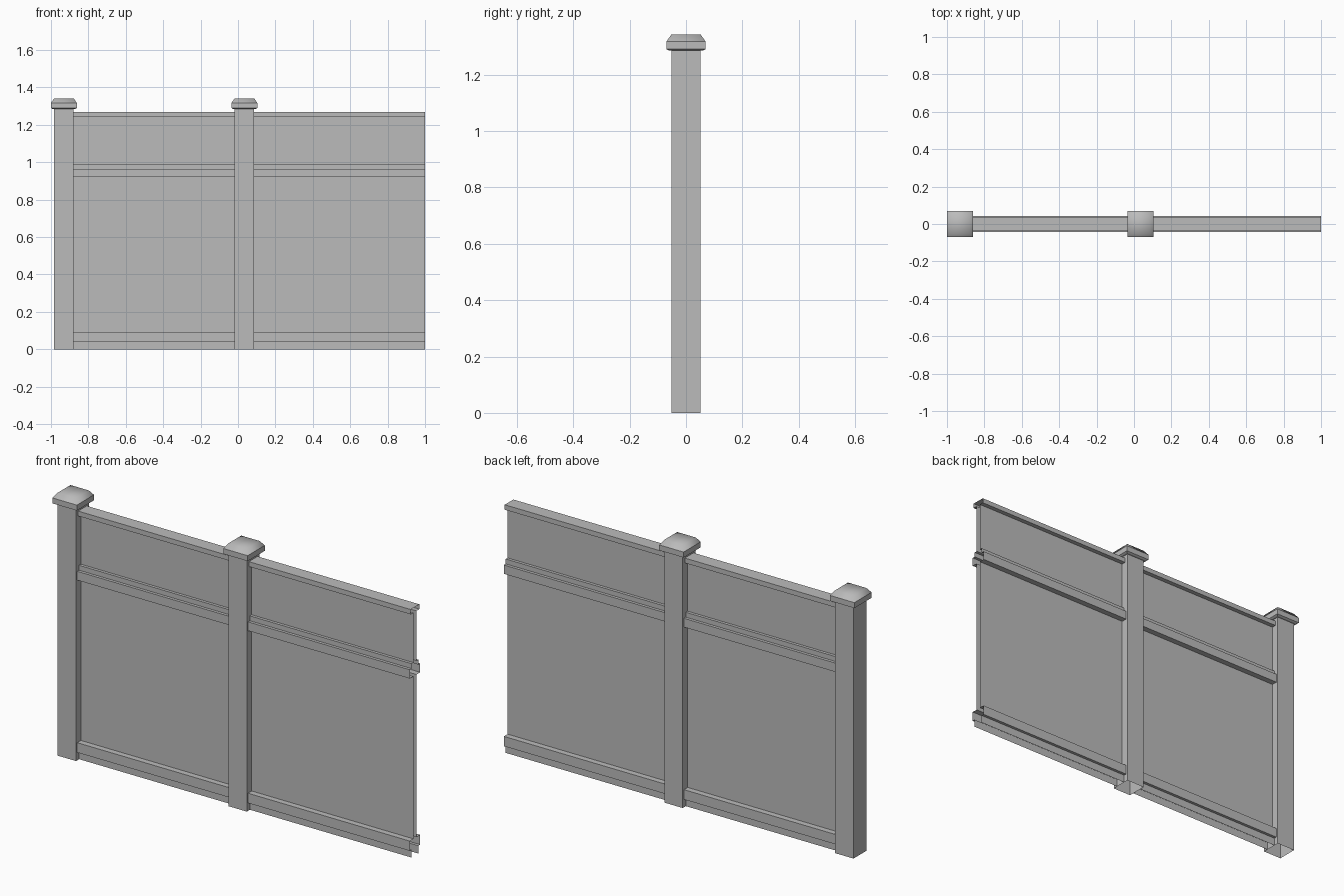
import bpy
import bmesh

old = bpy.data.objects.get("Cube")
if old:
    bpy.data.objects.remove(old, do_unlink=True)

# One plain grey for the whole fence
grey = bpy.data.materials.new("plain_grey")
grey.use_nodes = True
colour = (0.5, 0.5, 0.5, 1)
grey.diffuse_color = colour
grey.node_tree.nodes["Principled BSDF"].inputs["Base Color"].default_value = colour


def finish(name, bm):
    mesh = bpy.data.meshes.new(name)
    bm.to_mesh(mesh)
    bm.free()
    mesh.materials.append(grey)
    obj = bpy.data.objects.new(name, mesh)
    bpy.context.collection.objects.link(obj)
    return obj


def square_loft(name, cx, levels, closed, smooth_from=None):
    """Stack square rings given as (half width, height)."""
    bm = bmesh.new()
    corners = [(-1, -1), (1, -1), (1, 1), (-1, 1)]
    rings = [[bm.verts.new((cx + sx * h, sy * h, z)) for sx, sy in corners]
             for h, z in levels]
    for level, (low, high) in enumerate(zip(rings, rings[1:])):
        for i in range(4):
            j = (i + 1) % 4
            face = bm.faces.new((low[i], low[j], high[j], high[i]))
            face.smooth = smooth_from is not None and level >= smooth_from
    top = bm.faces.new(rings[-1])
    top.smooth = smooth_from is not None
    if closed:
        bm.faces.new(rings[0][::-1])
    # Crisp edge where the flat rim meets the soft top
    for edge in bm.edges:
        if len({f.smooth for f in edge.link_faces}) > 1:
            edge.smooth = False
    return finish(name, bm)


def panel(name, x0, x1):
    """Extrude the stepped fence section along x, open at ends and base."""
    sheet, lip, rail, cap = 0.012, 0.027, 0.042, 0.035
    side = [(lip, 0), (lip, 0.04), (rail, 0.04), (rail, 0.09), (sheet, 0.09),
            (sheet, 0.92), (rail, 0.92), (rail, 0.965), (lip, 0.965),
            (lip, 0.99), (sheet, 0.99), (sheet, 1.245), (cap, 1.245), (cap, 1.27)]
    outline = [(-y, z) for y, z in side] + side[::-1]
    bm = bmesh.new()
    ends = [[bm.verts.new((x, y, z)) for y, z in outline] for x in (x0, x1)]
    for i in range(len(outline) - 1):
        bm.faces.new((ends[0][i], ends[1][i], ends[1][i + 1], ends[0][i + 1]))
    return finish(name, bm)


# Posts with soft pyramid caps
post_half = 0.052
for side, cx in (("right", -0.931), ("middle", 0.034)):
    square_loft(side + "_post", cx, [(post_half, 0), (post_half, 1.29)], False)
    square_loft(side + "_post_cap", cx,
                [(0.06, 1.285), (0.069, 1.29), (0.069, 1.318), (0.052, 1.342)],
                True, smooth_from=2)

# Panels with their rails
panel("right_panel", -0.931 + post_half, 0.034 - post_half)
panel("left_panel", 0.034 + post_half, 1.0)
